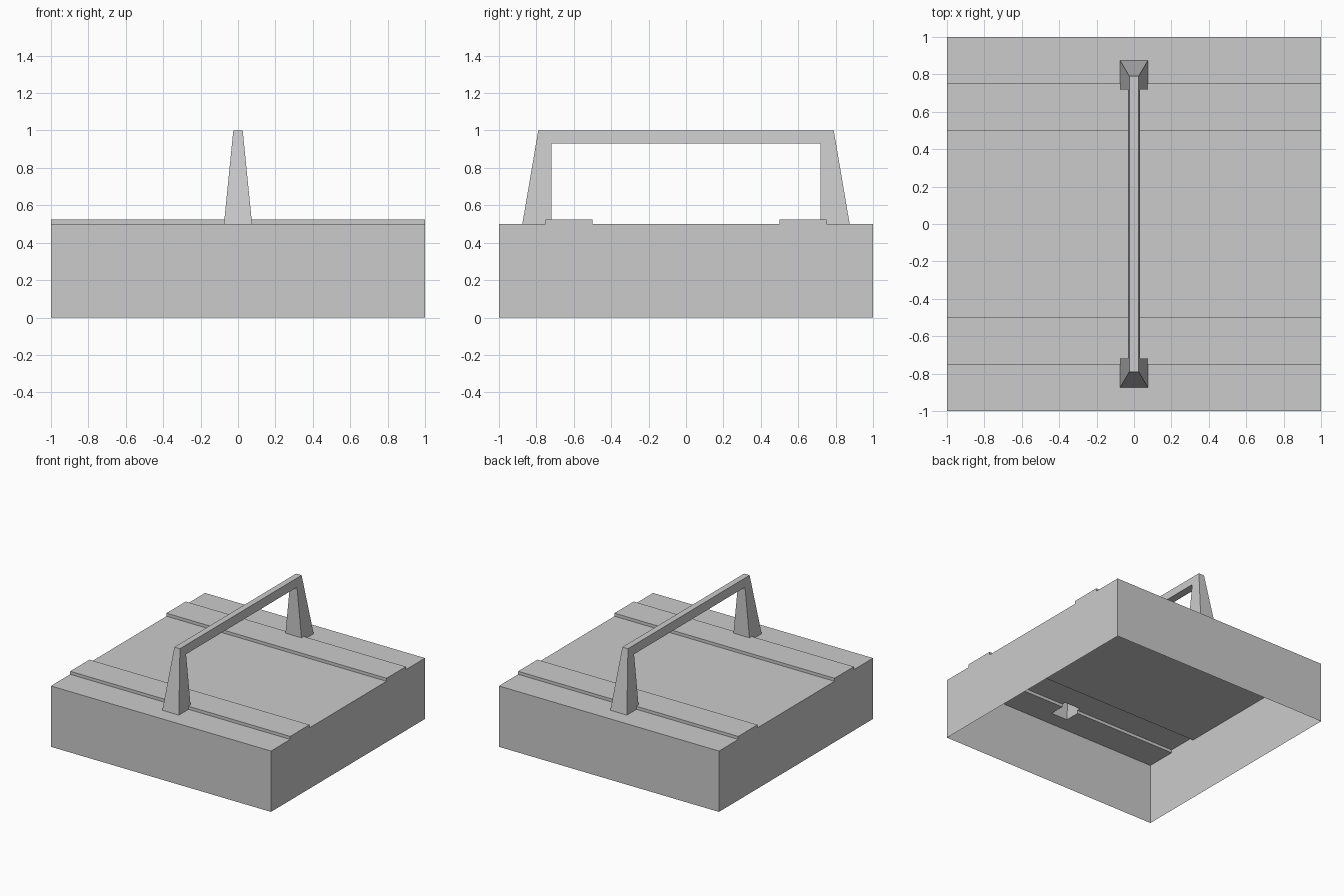
import bpy, bmesh
from mathutils import Vector

cube = bpy.data.objects.get("Cube")
if cube:
    bpy.data.objects.remove(cube)

grey = bpy.data.materials.new("plain_grey")
grey.use_nodes = True
grey.diffuse_color = (0.6, 0.6, 0.6, 1)
grey.node_tree.nodes["Principled BSDF"].inputs["Base Color"].default_value = (0.6, 0.6, 0.6, 1)

DECK, SLAT, TOP, UNDER = 0.5, 0.525, 1.0, 0.93
SLAT_IN, SLAT_OUT = 0.5, 0.75
LEG_IN, LEG_OUT, LEG_TOP = 0.72, 0.875, 0.79


def half_width(z):
    """Half width of the handle, tapering upwards."""
    return 0.075 - 0.1 * (z - DECK)


def finish(bm, name):
    bmesh.ops.remove_doubles(bm, verts=bm.verts, dist=0.0005)
    bmesh.ops.recalc_face_normals(bm, faces=bm.faces)
    mesh = bpy.data.meshes.new(name)
    bm.to_mesh(mesh)
    bm.free()
    mesh.materials.append(grey)
    obj = bpy.data.objects.new(name, mesh)
    bpy.context.collection.objects.link(obj)


def mirrored(half):
    """Full profile from the half running from the outside to the middle."""
    return [(-y, z) for y, z in half] + [(y, z) for y, z in reversed(half)]


# Open-bottomed box: one thin skin with two raised slats across its lid
profile = mirrored([(1, 0), (1, DECK), (SLAT_OUT, DECK), (SLAT_OUT, SLAT),
                    (SLAT_IN, SLAT), (SLAT_IN, DECK)])
bm = bmesh.new()
left, right = [[bm.verts.new((x, y, z)) for y, z in profile] for x in (1, -1)]
for i in range(len(profile) - 1):
    bm.faces.new((left[i], left[i + 1], right[i + 1], right[i]))
bm.faces.new(left)
bm.faces.new(right)

# Openings in the lid under the hollow handle legs
cuts = [((s * half_width(DECK), 0, 0), (1, 0, 0)) for s in (-1, 1)]
cuts += [((0, s * y, 0), (0, 1, 0)) for s in (-1, 1) for y in (LEG_IN, LEG_OUT)]
for point, normal in cuts:
    lid = [f for f in bm.faces if abs(f.calc_center_median().x) < 0.9
           and f.calc_center_median().z > 0.45]
    geom = lid + list({e for f in lid for e in f.edges}) + list({v for f in lid for v in f.verts})
    bmesh.ops.bisect_plane(bm, geom=geom, plane_co=Vector(point), plane_no=Vector(normal))
holes = []
for f in bm.faces:
    c = f.calc_center_median()
    if abs(c.x) < 0.05 and c.z > 0.45 and LEG_IN < abs(c.y) < LEG_OUT:
        holes.append(f)
bmesh.ops.delete(bm, geom=holes, context='FACES')
for v in bm.verts:
    if abs(v.co.x) < 0.1 and v.co.z > 0.51:
        v.co.x = half_width(SLAT) * (1 if v.co.x > 0 else -1)
finish(bm, "box")

# Hollow handle: tapered legs joined by a bar, open where the legs meet the lid
bm = bmesh.new()


def quad(*points):
    bm.faces.new([bm.verts.new(p) for p in points])


def strip(a, b):
    """Face spanning the handle's width between two profile points."""
    (ya, za), (yb, zb) = a, b
    wa, wb = half_width(za), half_width(zb)
    quad((-wa, ya, za), (wa, ya, za), (wb, yb, zb), (-wb, yb, zb))


for s in (-1, 1):
    strip((s * LEG_OUT, DECK), (s * LEG_TOP, TOP))
    strip((s * LEG_IN, SLAT), (s * LEG_IN, UNDER))
    leg = [(LEG_OUT, DECK), (LEG_TOP, TOP), (LEG_IN, TOP), (LEG_IN, UNDER),
           (LEG_IN, SLAT), (SLAT_OUT, SLAT), (SLAT_OUT, DECK)]
    bar = [(-LEG_IN, UNDER), (LEG_IN, UNDER), (LEG_IN, TOP), (-LEG_IN, TOP)]
    for side in (-1, 1):
        quad(*[(side * half_width(z), s * y, z) for y, z in leg])
    quad(*[(s * half_width(z), y, z) for y, z in bar])
    strip((s * LEG_TOP, TOP), (s * LEG_IN, TOP))
strip((-LEG_IN, TOP), (LEG_IN, TOP))
strip((-LEG_IN, UNDER), (LEG_IN, UNDER))
finish(bm, "handle")
